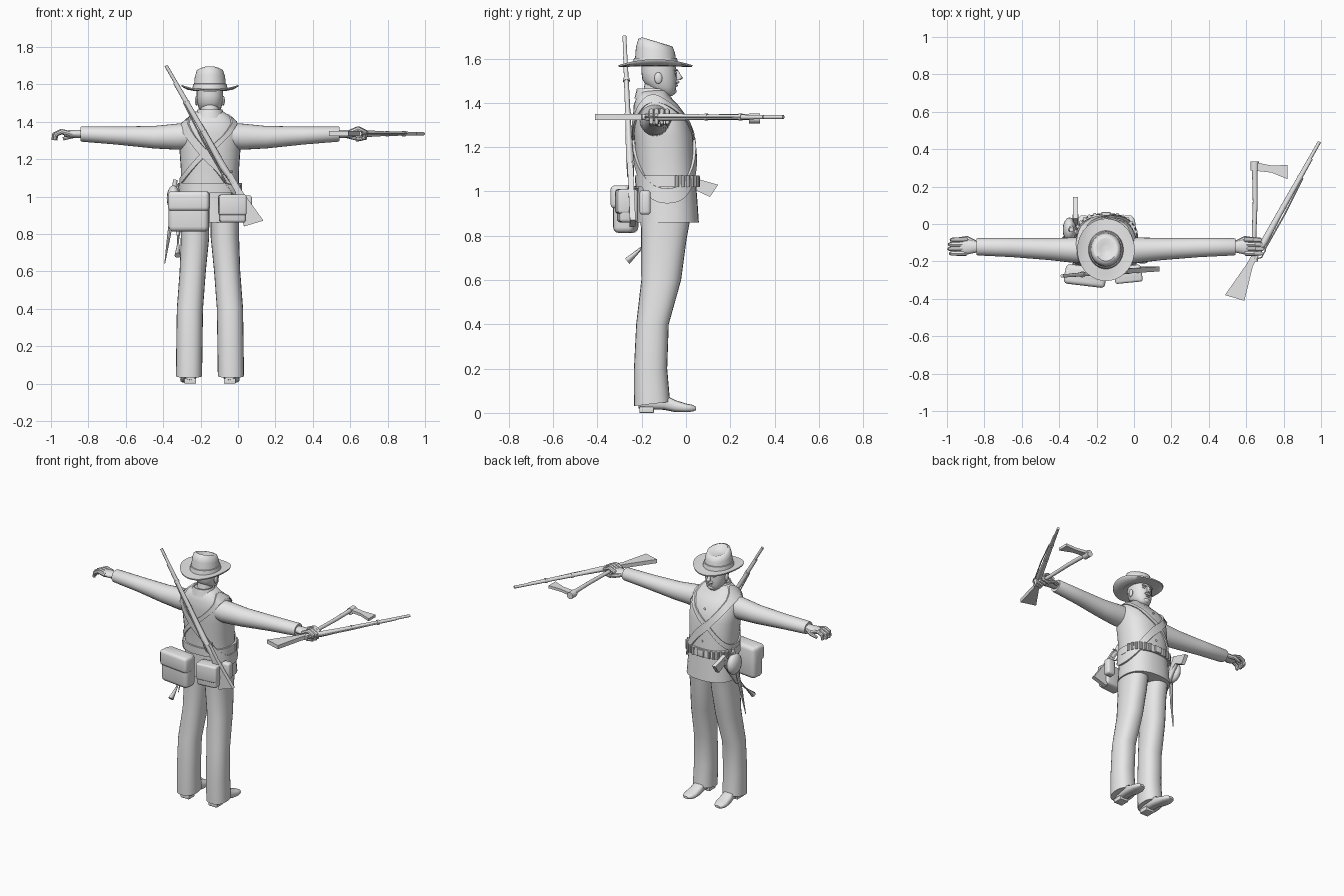
import bpy, bmesh, math
from math import sin, cos, pi, radians
from mathutils import Vector, Matrix

if "Cube" in bpy.data.objects:
    bpy.data.objects.remove(bpy.data.objects["Cube"])

GREY = bpy.data.materials.new("plain_grey")
GREY.use_nodes = True
GREY.diffuse_color = (0.8, 0.8, 0.8, 1)
GREY.node_tree.nodes["Principled BSDF"].inputs["Base Color"].default_value = (0.8, 0.8, 0.8, 1)
CX = -0.15  # middle of the body


def finish(name, bm, angle=40):
    bmesh.ops.recalc_face_normals(bm, faces=bm.faces)
    me = bpy.data.meshes.new(name)
    bm.to_mesh(me)
    bm.free()
    me.materials.append(GREY)
    me.shade_smooth()
    me.set_sharp_from_angle(angle=radians(angle))
    ob = bpy.data.objects.new(name, me)
    bpy.context.collection.objects.link(ob)
    return ob


def power(v, p):
    return math.copysign(abs(v) ** (2 / p), v)


def ring(c, u, v, n=20, p=2.0):
    c, u, v = Vector(c), Vector(u), Vector(v)
    return [c + u * power(cos(2 * pi * i / n), p) + v * power(sin(2 * pi * i / n), p) for i in range(n)]


def loft(name, rings, closed=False, angle=40):
    bm = bmesh.new()
    loops = [[bm.verts.new(q) for q in r] for r in rings]
    pairs = list(zip(loops, loops[1:])) + ([(loops[-1], loops[0])] if closed else [])
    for a, b in pairs:
        for i in range(len(a)):
            j = (i + 1) % len(a)
            bm.faces.new((a[i], a[j], b[j], b[i]))
    if not closed:
        bm.faces.new(loops[0])
        bm.faces.new(loops[-1])
    return finish(name, bm, angle)


def tube(name, pts, radii, n=10):
    pts = [Vector(q) for q in pts]
    if not isinstance(radii, (list, tuple)):
        radii = [radii] * len(pts)
    rings = []
    for i, q in enumerate(pts):
        d = (pts[min(i + 1, len(pts) - 1)] - pts[max(i - 1, 0)]).normalized()
        ref = Vector((0, 1, 0)) if abs(d.y) < 0.7 else Vector((0, 0, 1))
        u = d.cross(ref).normalized()
        rings.append(ring(q, u * radii[i], d.cross(u) * radii[i], n))
    return loft(name, rings)


def ball(name, c, size):
    bm = bmesh.new()
    bmesh.ops.create_uvsphere(bm, u_segments=16, v_segments=10, radius=1,
                              matrix=Matrix.Translation(c) @ Matrix.Diagonal((*size, 1)))
    return finish(name, bm)


def box(name, c, size, bevel=0.01, turn=0.0):
    bm = bmesh.new()
    m = Matrix.Translation(c) @ Matrix.Rotation(turn, 4, 'Z') @ Matrix.Diagonal((*size, 1))
    bmesh.ops.create_cube(bm, size=1, matrix=m)
    if bevel:
        bmesh.ops.bevel(bm, geom=bm.edges[:], offset=bevel, segments=3, profile=0.5, affect='EDGES')
    return finish(name, bm)


def plate(name, outline, o, u, v, thick):
    """Flat outline in the plane u, v, given a thickness."""
    o, u, v = Vector(o), Vector(u), Vector(v)
    w = u.cross(v).normalized() * thick / 2
    flat = [o + u * a + v * b for a, b in outline]
    return loft(name, [[q - w for q in flat], [q + w for q in flat]])


# Jacket: height, half width, back y, front y
TORSO = [(0.86, .166, -.222, .058), (0.95, .160, -.22, .052), (1.05, .154, -.218, .044),
         (1.15, .156, -.228, .038), (1.25, .163, -.235, .030), (1.33, .166, -.24, .010),
         (1.39, .148, -.236, -.035), (1.43, .108, -.222, -.075), (1.455, .07, -.205, -.085)]


def torso_point(t, z, off=0.0):
    z = max(TORSO[0][0], min(TORSO[-1][0], z))
    for r, s in zip(TORSO, TORSO[1:]):
        if z <= s[0]:
            f = (z - r[0]) / (s[0] - r[0])
            _, a, y0, y1 = [p + (q - p) * f for p, q in zip(r, s)]
            break
    return Vector((CX + (a + off) * power(cos(t), 2.4),
                   (y0 + y1) / 2 + ((y1 - y0) / 2 + off) * power(sin(t), 2.4), z))


def band(name, z0, rise, half, off, n=48):
    """Strap that follows the jacket; rise tilts it across the body."""
    rings = []
    for i in range(n):
        t = 2 * pi * i / n
        z = z0 + rise * cos(t)
        rings.append([torso_point(t, z + h, o) for h, o in
                      ((-half, -.004), (-half, off), (half, off), (half, -.004))])
    return loft(name, rings, closed=True)


loft("jacket", [[torso_point(2 * pi * i / 32, r[0]) for i in range(32)] for r in TORSO])
band("belt", 1.045, 0, .026, .010)
band("wide_strap", 1.20, -.22, .034, .012)
band("thin_strap", 1.25, .17, .018, .008)
for k in range(14):
    t = radians(15 + 11.5 * k)
    if abs(t - pi / 2) > .15:
        p = torso_point(t, 1.045, .012)
        tube("cartridge", [p - Vector((0, 0, .024)), p + Vector((0, 0, .026))], .009, 8)
box("buckle", (CX, .056, 1.045), (.05, .016, .045), .004)
for k in range(4):
    ball("button", torso_point(pi / 2, 1.12 + k * .07, .002), (.007, .005, .007))
loft("collar", [ring((CX, -.148 + s, z), (a, 0, 0), (0, a, 0)) for z, a, s in
                ((1.42, .085, 0), (1.465, .066, -.008), (1.465, .058, -.008), (1.43, .055, 0))])

# Head
loft("neck", [ring((CX, y, z), (.05, 0, 0), (0, .054, 0)) for z, y in ((1.40, -.15), (1.50, -.13))])
HEAD = [(1.432, .026, -.10, -.060), (1.447, .046, -.135, -.050), (1.472, .060, -.175, -.044),
        (1.505, .068, -.197, -.042), (1.54, .071, -.202, -.044), (1.60, .070, -.20, -.046)]
loft("head", [ring((CX, (a + b) / 2, z), (w, 0, 0), (0, (b - a) / 2, 0), 24, 2.2) for z, w, a, b in HEAD], angle=60)
loft("nose", [ring((CX, y, z), (w, 0, 0), (0, w * 1.2, 0), 10) for z, y, w in
              ((1.55, -.045, .007), (1.525, -.034, .010), (1.512, -.028, .013), (1.503, -.036, .010))])
ball("moustache", (CX, -.042, 1.494), (.026, .012, .008))
ball("lower_lip", (CX, -.044, 1.478), (.015, .008, .005))
ball("chin", (CX, -.058, 1.453), (.024, .015, .015))
for s in (-1, 1):
    ball("ear", (CX + s * .071, -.125, 1.512), (.009, .018, .026))
    ball("eye", (CX + s * .026, -.050, 1.535), (.012, .008, .006))
    ball("brow", (CX + s * .026, -.047, 1.548), (.018, .010, .005))


# Hat with curled brim and dented crown
def hat_ring(r, z, curl=0.0, slope=0.0):
    return [Vector((CX + r * .92 * cos(t), -.138 + r * sin(t), z + curl * cos(t) ** 2 - slope * sin(t)))
            for t in (2 * pi * i / 36 for i in range(36))]


loft("hat_brim", [hat_ring(.085, 1.566), hat_ring(.13, 1.562, .008), hat_ring(.165, 1.562, .026),
                  hat_ring(.167, 1.570, .027), hat_ring(.13, 1.571, .010), hat_ring(.08, 1.578)], angle=60)
loft("hat_crown", [hat_ring(.099, 1.565), hat_ring(.092, 1.60), hat_ring(.088, 1.64, 0, .012),
                   hat_ring(.077, 1.672, 0, .018), hat_ring(.06, 1.678, 0, .018),
                   hat_ring(.035, 1.662, 0, .01), hat_ring(.01, 1.658)], angle=60)
loft("hat_band", [hat_ring(.100, 1.572), hat_ring(.103, 1.574), hat_ring(.097, 1.602), hat_ring(.09, 1.604)])

# Limbs, one pass for each side
SLEEVE = [(.06, -.145, .07, 1.33, .068), (.17, -.14, .068, 1.32, .070), (.30, -.134, .059, 1.317, .060),
          (.50, -.126, .051, 1.326, .048), (.685, -.122, .046, 1.334, .041), (.692, -.122, .043, 1.334, .038),
          (.69, -.122, .032, 1.334, .028)]
PALM = [(.67, .027, .022), (.71, .034, .022), (.755, .044, .020), (.78, .042, .014)]
LEG = [(.035, .112, -.235, -.072), (.20, .110, -.235, -.085), (.40, .107, -.225, -.078),
       (.60, .092, -.202, -.022), (.78, .080, -.203, .002), (.88, .080, -.205, .02)]
SHOE = [(-.215, .026, .02, .07), (-.18, .036, .016, .09), (-.10, .036, .014, .085),
        (-.05, .041, .004, .058), (0, .042, .003, .042), (.03, .032, .006, .036), (.045, .016, .012, .028)]
OPEN = [(.755, 1.336), (.80, 1.347), (.833, 1.332), (.838, 1.302)]
FIST = [(.755, 1.342), (.80, 1.362), (.836, 1.345), (.832, 1.312), (.79, 1.304)]
for s, side in ((1, "left"), (-1, "right")):
    X = lambda d: CX + s * d
    loft(side + "_sleeve", [ring((X(d), y, z), (0, ry, 0), (0, 0, rz), 24) for d, y, ry, z, rz in SLEEVE])
    loft(side + "_palm", [ring((X(d), -.122, 1.335), (0, ry, 0), (0, 0, rz), 14) for d, ry, rz in PALM])
    for k in range(4):
        short = (0.008, 0, 0.002, 0.012)[k]
        path = [(X(d - short), -.157 + .024 * k, z) for d, z in (FIST if s > 0 else OPEN)]
        tube(side + "_finger", path, [.013, .013, .012] + [.010] * (len(path) - 3), 8)
    tube(side + "_thumb", [(X(.70), -.10, 1.333), (X(.745), -.076, 1.322), (X(.785), -.08, 1.308)],
         [.014, .013, .009], 8)
    legs = [ring((X(d), (a + b) / 2, z), (.070 if z < .7 else .076, 0, 0), (0, (b - a) / 2, 0), 24, 2.3)
            for z, d, a, b in LEG]
    for q in legs[0]:
        q.z += .12 * (q.y + .20)
    loft(side + "_trouser_leg", legs, angle=60)
    loft(side + "_shoe", [ring((X(.105 + .06 * (y + .2)), y, (lo + hi) / 2), (w, 0, 0),
                               (0, 0, (hi - lo) / 2), 16, 2.8) for y, w, lo, hi in SHOE])
    box(side + "_heel", (X(.106), -.178, .014), (.064, .066, .028), .004)


def rifle(name, muzzle, wrist, drop):
    """Long gun: barrel, wooden stock, lock and flared butt."""
    m, w = Vector(muzzle), Vector(wrist)
    d = (w - m).normalized()
    s = Vector(drop)
    s = (s - d * s.dot(d)).normalized()
    at = lambda f, o=0: m.lerp(w, f) + s * o
    tube(name + "_barrel", [m, at(.9)], [.009, .012])
    tube(name + "_stock", [at(.14, .005), at(.6, .006), at(.85, .008), at(1)], [.010, .013, .018, .016])
    plate(name + "_butt", [(-.06, -.016), (.05, -.016), (.25, -.035), (.225, .07), (.04, .018), (-.06, .016)],
          w, d, s, .026)
    for f in (.3, .55):
        tube(name + "_ring", [at(f, .004), at(f + .018, .004)], .016)
    tube(name + "_guard", [at(.88, .014), at(.91, .036), at(.97, .036), at(1, .014)], .004, 6)
    n = d.cross(s)
    tube(name + "_hammer", [at(.9) + n * .014, at(.92, -.025) + n * .014], .006, 6)
    tube(name + "_sling", [at(.3, .018), at(.6, .03), at(.9, .03)], .004, 6)


rifle("held_rifle", (.992, .44, 1.336), (.64, -.18, 1.336), (.87, -.49, 0))
rifle("slung_rifle", (-.385, -.278, 1.70), (-.02, -.25, 1.07), (-.865, 0, -.5))

# Hatchet in the left hand
tube("hatchet_handle", [(.648, -.20, 1.336), (.642, -.06, 1.336), (.648, .12, 1.336), (.645, .335, 1.336)],
     [.015, .012, .013, .015])
tube("hatchet_eye", [(.645, .285, 1.33), (.645, .335, 1.33)], .023, 12)
plate("hatchet_blade", [(0, .33), (.09, .313), (.175, .315), (.175, .24), (.09, .275), (0, .285)],
      (.645, 0, 1.336), (1, 0, 0), (0, 1, 0), .018)

# Bags on the back and hips
box("haversack", (-.262, -.272, .92), (.215, .095, .215), .026, -.12)
box("haversack_flap", (-.262, -.288, .975), (.222, .085, .105), .02, -.12)
box("cartridge_box", (-.03, -.265, .935), (.14, .085, .15), .016, .1)
box("cartridge_box_flap", (-.03, -.275, .955), (.147, .078, .11), .012, .1)
box("cap_pouch", (.046, -.185, .95), (.06, .05, .11), .014)
ball("canteen", (-.345, -.03, .99), (.036, .065, .07))
tube("canteen_neck", [(-.34, -.03, 1.05), (-.335, -.03, 1.09)], .012)

# Sidearm and blade at the right hip
tube("sidearm_barrel", [(-.322, -.265, .685), (-.318, -.10, .84), (-.312, .05, 1.035)], [.017, .018, .016])
plate("sidearm_butt", [(-.05, .92), (.03, 1.065), (.075, 1.05), (.145, 1.03), (.108, .975), (.045, 1.005)],
      (-.312, 0, 0), (0, 1, 0), (0, 0, 1), .026)
tube("bayonet", [(-.335, -.02, 1.07), (-.345, -.05, .96), (-.368, -.07, .80), (-.392, -.085, .64)],
     [.012, .012, .010, .002], 8)
